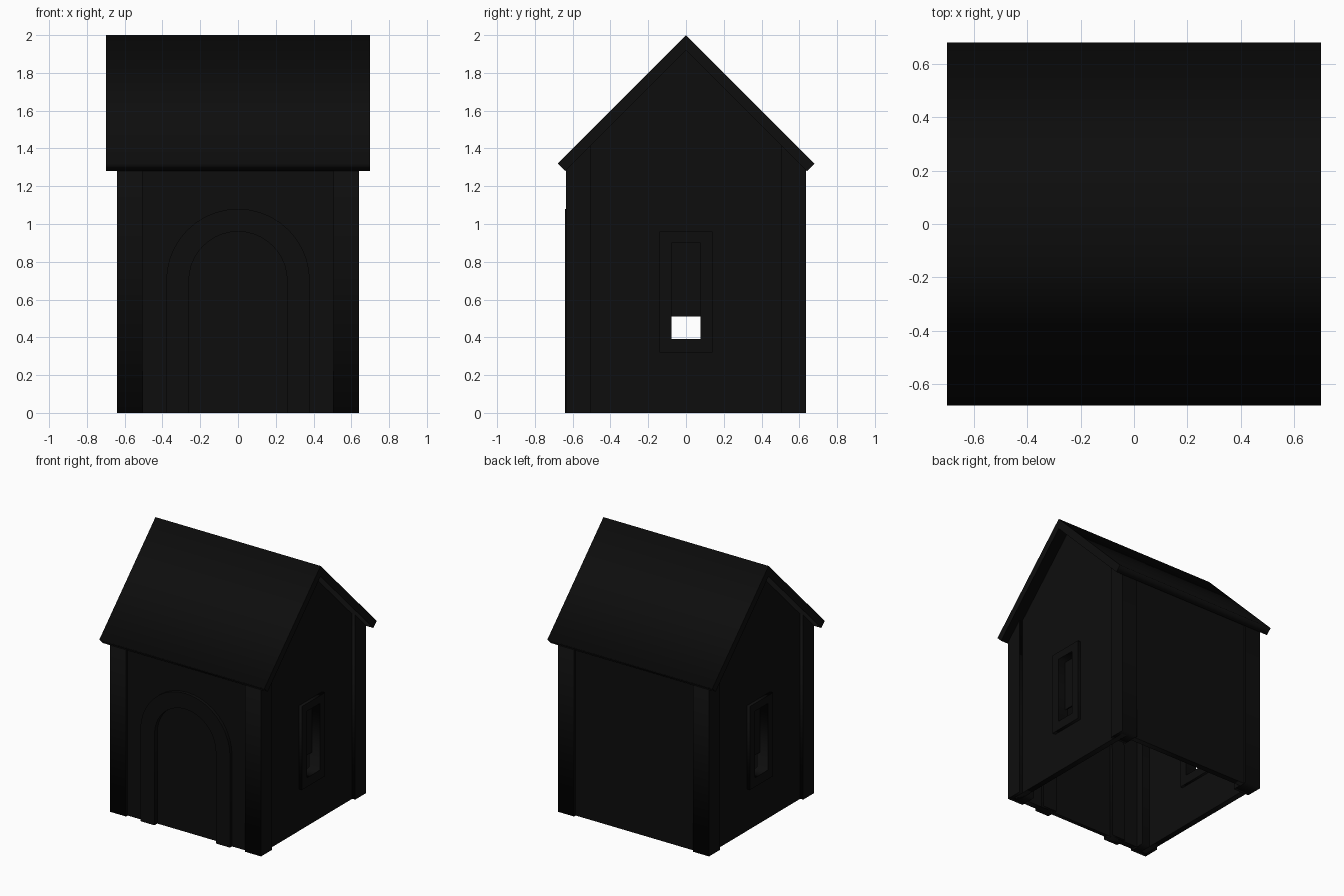
import bpy, bmesh, math

if "Cube" in bpy.data.objects:
    bpy.data.objects.remove(bpy.data.objects["Cube"])

black = bpy.data.materials.new("near_black")
black.diffuse_color = (0.004, 0.004, 0.004, 1)
black.use_nodes = True
black.node_tree.nodes["Principled BSDF"].inputs["Base Color"].default_value = black.diffuse_color


def plate(name, loops, axis, a, b):
    """Fill closed (u, z) outlines (inner loops are holes), extrude from a to b along the axis."""
    cu = bpy.data.curves.new(name, 'CURVE')
    cu.dimensions = '2D'
    cu.fill_mode = 'BOTH'
    cu.extrude = abs(b - a) / 2
    for loop in loops:
        sp = cu.splines.new('POLY')
        sp.points.add(len(loop) - 1)
        for p, (u, v) in zip(sp.points, loop):
            p.co = (u, v, 0, 1)
        sp.use_cyclic_u = True
    tmp = bpy.data.objects.new(name + "_outline", cu)
    bpy.context.collection.objects.link(tmp)
    bpy.context.view_layer.update()
    me = bpy.data.meshes.new_from_object(tmp.evaluated_get(bpy.context.evaluated_depsgraph_get()))
    bpy.data.objects.remove(tmp)
    mid = (a + b) / 2
    for v in me.vertices:
        u, z, w = v.co
        v.co = (w + mid, u, z) if axis == 'x' else (u, w + mid, z)
    bm = bmesh.new()
    bm.from_mesh(me)
    bmesh.ops.remove_doubles(bm, verts=bm.verts, dist=1e-5)
    bmesh.ops.recalc_face_normals(bm, faces=bm.faces)
    bm.to_mesh(me)
    bm.free()
    me.materials.clear()
    me.materials.append(black)
    ob = bpy.data.objects.new(name, me)
    bpy.context.collection.objects.link(ob)
    return ob


def rect(u0, u1, z0, z1):
    return [(u0, z0), (u1, z0), (u1, z1), (u0, z1)]


def arch(r, spring=0.70, n=20):
    """Round-topped path from the right foot to the left foot."""
    top = [(r * math.cos(math.pi * i / n), spring + r * math.sin(math.pi * i / n))
           for i in range(n + 1)]
    return [(r, 0)] + top + [(-r, 0)]


# roof: folded slab with square-cut eaves
plate("roof", [[(0, 2), (0.68, 1.32), (0.64, 1.28), (0, 1.92),
                (-0.64, 1.28), (-0.68, 1.32)]], 'x', -0.70, 0.70)

# front wall with arched doorway, door and surround; plain back wall
H = 1.32
plate("front_wall", [[(-0.51, 0), (-0.51, H), (0.51, H), (0.51, 0)] + arch(0.27)],
      'y', -0.615, -0.57)
plate("door", [arch(0.27)], 'y', -0.605, -0.575)
plate("door_surround", [arch(0.38) + arch(0.26)[::-1]], 'y', -0.64, -0.55)
plate("back_wall", [rect(-0.51, 0.51, 0, H)], 'y', 0.57, 0.615)

for s, side in ((1, "right"), (-1, "left")):
    # gable wall with a window opening
    gable = [(-0.6, 0), (0.6, 0), (0.6, 1.32), (0, 1.92), (-0.6, 1.32)]
    plate(side + "_gable_wall", [gable, rect(-0.1, 0.1, 0.36, 0.93)], 'x', s * 0.57, s * 0.615)
    # window frame and its partly lowered pane
    plate(side + "_window_frame", [rect(-0.14, 0.14, 0.32, 0.96),
                                   rect(-0.077, 0.077, 0.39, 0.90)], 'x', s * 0.55, s * 0.64)
    plate(side + "_window_pane", [rect(-0.08, 0.08, 0.51, 0.91)], 'x', s * 0.565, s * 0.575)
    # corner posts, tops cut to the roof slope
    for t, end in ((1, "back"), (-1, "front")):
        plate(f"{end}_{side}_post", [[(t * 0.505, 0), (t * 0.635, 0), (t * 0.635, 1.285),
                                      (t * 0.505, 1.415)]], 'x', s * 0.505, s * 0.64)
